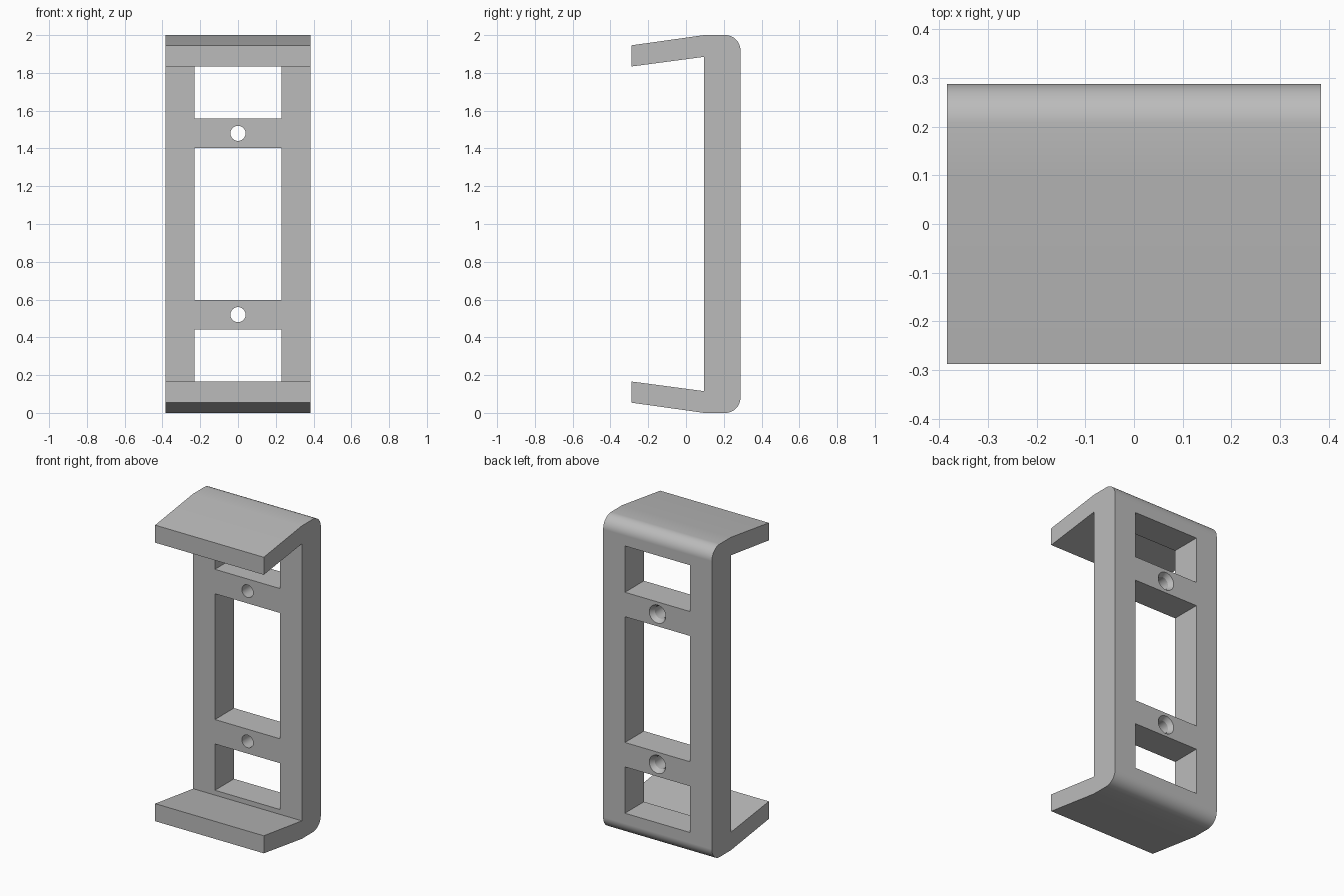
import bpy, bmesh, math

if "Cube" in bpy.data.objects:
    bpy.data.objects.remove(bpy.data.objects["Cube"], do_unlink=True)

HALF_W, BACK, INNER, TIP = 0.384, 0.288, 0.096, -0.288
RADIUS, OPENING = 0.08, 0.23
BAR_Z, BAR_HALF, SILL = 0.52, 0.078, 0.146

# Single plain finish
grey = bpy.data.materials.new("plain grey")
grey.use_nodes = True
grey.diffuse_color = (0.5, 0.5, 0.5, 1)
grey.node_tree.nodes["Principled BSDF"].inputs["Base Color"].default_value = grey.diffuse_color


def prism(name, outline, half_width):
    """Extrude a (y, z) outline across x."""
    bm = bmesh.new()
    face = bm.faces.new([bm.verts.new((-half_width, y, z)) for y, z in outline])
    ext = bmesh.ops.extrude_face_region(bm, geom=[face])
    moved = [g for g in ext["geom"] if isinstance(g, bmesh.types.BMVert)]
    bmesh.ops.translate(bm, verts=moved, vec=(2 * half_width, 0, 0))
    bmesh.ops.recalc_face_normals(bm, faces=bm.faces)
    mesh = bpy.data.meshes.new(name)
    bm.to_mesh(mesh)
    bm.free()
    mesh.materials.append(grey)
    obj = bpy.data.objects.new(name, mesh)
    bpy.context.collection.objects.link(obj)
    return obj


def window(z0, z1):
    return prism("window_cutter", [(0, z0), (0.4, z0), (0.4, z1), (0, z1)], OPENING)


def cone_cutter(z, y0, y1, r0, r1):
    """Round cutter along y, radius r0 at y0 and r1 at y1."""
    bpy.ops.mesh.primitive_cone_add(
        vertices=48, radius1=r0, radius2=r1, depth=y1 - y0,
        location=(0, (y0 + y1) / 2, z), rotation=(-math.pi / 2, 0, 0))
    obj = bpy.context.object
    obj.name = "hole_cutter"
    obj.data.materials.append(grey)
    return obj


# Lower half of the C profile, then its mirror image
arc = [(BACK - RADIUS + RADIUS * math.sin(a), RADIUS - RADIUS * math.cos(a))
       for a in (math.radians(7.5 * i) for i in range(13))]
lower = [(INNER, 0.115), (TIP, 0.166), (TIP, 0.054), (INNER, 0)] + arc
upper = [(y, 2 - z) for y, z in reversed(lower)]
bracket = prism("clip_bracket", lower + upper, HALF_W)

# Windows, screw holes and countersinks
cutters = [window(SILL, BAR_Z - BAR_HALF),
           window(BAR_Z + BAR_HALF, 2 - BAR_Z - BAR_HALF),
           window(2 - BAR_Z + BAR_HALF, 2 - SILL)]
for z in (BAR_Z, 2 - BAR_Z):
    cutters.append(cone_cutter(z, 0, 0.4, 0.04, 0.04))
    cutters.append(cone_cutter(z, BACK - 0.03, BACK + 0.03, 0.04, 0.076))

bpy.ops.object.select_all(action='DESELECT')
bpy.context.view_layer.objects.active = bracket
bracket.select_set(True)
for cutter in cutters:
    cutter.hide_render = True
    mod = bracket.modifiers.new("cut", 'BOOLEAN')
    mod.operation, mod.solver, mod.object = 'DIFFERENCE', 'EXACT', cutter
    bpy.ops.object.modifier_apply(modifier=mod.name)
    bpy.data.objects.remove(cutter, do_unlink=True)

# Smooth fillets and holes, crisp edges elsewhere
bpy.ops.object.shade_smooth_by_angle(angle=math.radians(30))
weighted = bracket.modifiers.new("flat_faces", 'WEIGHTED_NORMAL')
weighted.keep_sharp = True
